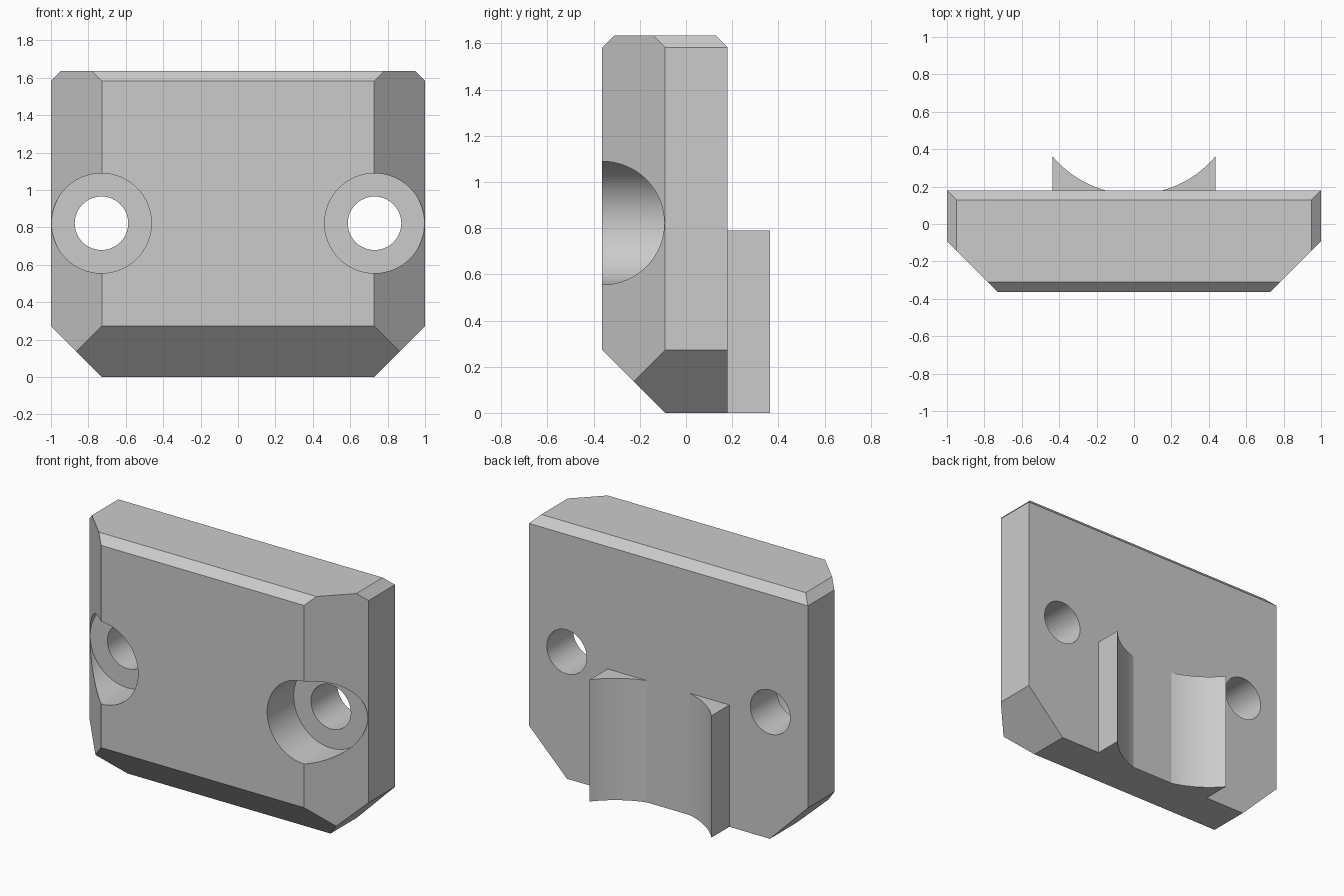
import bpy, bmesh, math
from mathutils import Vector

cube = bpy.data.objects.get("Cube")
if cube:
    bpy.data.objects.remove(cube, do_unlink=True)

grey = bpy.data.materials.new("light grey")
grey.use_nodes = True
colour = (0.6, 0.6, 0.6, 1)
grey.diffuse_color = colour
grey.node_tree.nodes["Principled BSDF"].inputs["Base Color"].default_value = colour

FRONT, BACK, HEIGHT = -0.363, 0.18, 1.635
BIG, SMALL = 0.272, 0.052          # chamfer sizes
BORE_X, BORE_Z = 0.73, 0.822


def make_object(name, bm):
    bmesh.ops.recalc_face_normals(bm, faces=bm.faces)
    mesh = bpy.data.meshes.new(name)
    bm.to_mesh(mesh)
    bm.free()
    mesh.materials.append(grey)
    obj = bpy.data.objects.new(name, mesh)
    bpy.context.collection.objects.link(obj)
    return obj


def activate(obj):
    bpy.ops.object.select_all(action='DESELECT')
    obj.select_set(True)
    bpy.context.view_layer.objects.active = obj


def chamfer(bm, corner, direction, size):
    """Slice off the edge through corner at 45 degrees, facing direction."""
    n = Vector(direction).normalized()
    point = Vector(corner) - n * size / math.sqrt(2)
    cut = bmesh.ops.bisect_plane(bm, geom=bm.verts[:] + bm.edges[:] + bm.faces[:],
                                 plane_co=point, plane_no=n, clear_outer=True)
    edges = [e for e in cut["geom_cut"] if isinstance(e, bmesh.types.BMEdge)]
    bmesh.ops.contextual_create(bm, geom=edges)


# Plate block with wide front and lower chamfers and a narrow top bevel
bm = bmesh.new()
bmesh.ops.create_cube(bm, size=1)
bmesh.ops.scale(bm, vec=(2, BACK - FRONT, HEIGHT), verts=bm.verts)
bmesh.ops.translate(bm, vec=(0, (BACK + FRONT) / 2, HEIGHT / 2), verts=bm.verts)
chamfer(bm, (0, FRONT, 0), (0, -1, -1), BIG)
chamfer(bm, (0, FRONT, HEIGHT), (0, -1, 1), SMALL)
chamfer(bm, (0, BACK, HEIGHT), (0, 1, 1), SMALL)
for side in (-1, 1):
    chamfer(bm, (side, FRONT, 0), (side, -1, 0), BIG)
    chamfer(bm, (side, 0, 0), (side, 0, -1), BIG)
    chamfer(bm, (side, 0, HEIGHT), (side, 0, 1), SMALL)
plate = make_object("plate", bm)


# Stepped cutters for the counterbored screw holes
def bore_cutter(x):
    bm = bmesh.new()
    steps = [(0.267, -0.6), (0.267, FRONT + BIG), (0.143, FRONT + BIG), (0.143, 0.4)]
    count = 64
    rings = [[bm.verts.new((x + r * math.cos(a), y, BORE_Z + r * math.sin(a)))
              for a in (math.tau * i / count for i in range(count))]
             for r, y in steps]
    for lower, upper in zip(rings, rings[1:]):
        for i in range(count):
            j = (i + 1) % count
            bm.faces.new((lower[i], lower[j], upper[j], upper[i]))
    bm.faces.new(rings[0])
    bm.faces.new(rings[-1])
    return make_object("bore_cutter", bm)


for side in (-1, 1):
    cutter = bore_cutter(side * BORE_X)
    cutter.hide_render = True
    mod = plate.modifiers.new("bore", 'BOOLEAN')
    mod.operation, mod.solver, mod.object = 'DIFFERENCE', 'EXACT', cutter
    activate(plate)
    bpy.ops.object.modifier_apply(modifier=mod.name)
    bpy.data.objects.remove(cutter, do_unlink=True)
activate(plate)
bpy.ops.object.shade_smooth_by_angle(angle=math.radians(30))


# Pair of saddle horns on the back, with a shared concave arc
def saddle_horn(name, side):
    centre, radius, outer, top = 0.728, 0.569, 0.437, 0.79
    start = math.acos((centre - BACK) / radius)
    end = math.asin(outer / radius)
    profile = [(outer, BACK)]
    for i in range(17):
        a = start + (end - start) * i / 16
        profile.append((radius * math.sin(a), centre - radius * math.cos(a)))
    bm = bmesh.new()
    face = bm.faces.new([bm.verts.new((side * x, y, 0)) for x, y in profile])
    new = bmesh.ops.extrude_face_region(bm, geom=[face])["geom"]
    bmesh.ops.translate(bm, vec=(0, 0, top),
                        verts=[v for v in new if isinstance(v, bmesh.types.BMVert)])
    horn = make_object(name, bm)
    activate(horn)
    bpy.ops.object.shade_smooth_by_angle(angle=math.radians(15))


saddle_horn("saddle_horn_left", 1)
saddle_horn("saddle_horn_right", -1)
